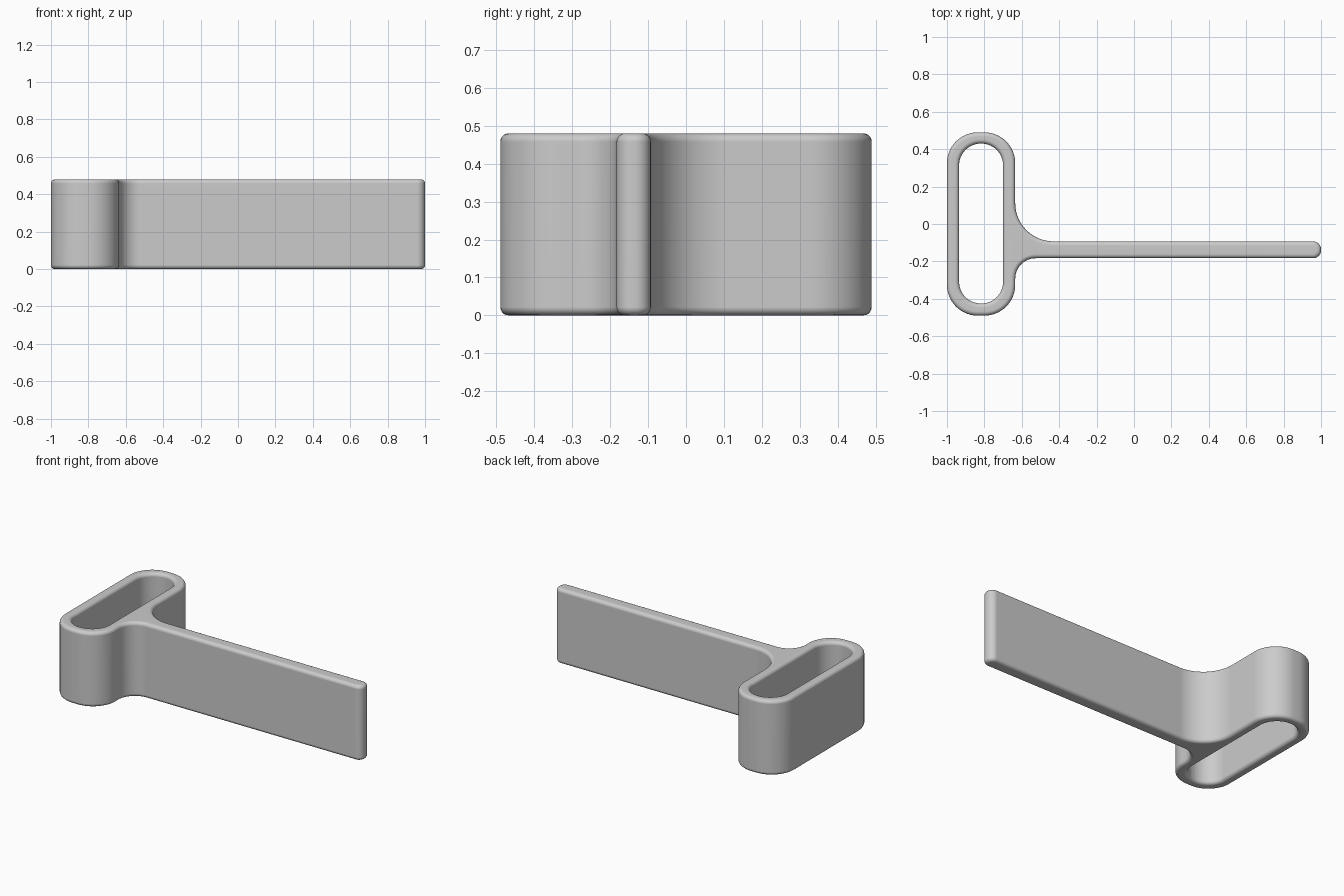
import bpy, bmesh, math
from mathutils import Vector

cube = bpy.data.objects.get("Cube")
if cube:
    bpy.data.objects.remove(cube, do_unlink=True)

HEIGHT, ROUND, ARC, STEPS = 0.48, 0.022, 14, 5


def rounded_outline(corners, side):
    """Fillet each (x, y, radius) corner; return points with normals out of the material."""
    result = []
    for i, (x, y, r) in enumerate(corners):
        p = Vector((x, y))
        da = (Vector(corners[i - 1][:2]) - p).normalized()
        db = (Vector(corners[(i + 1) % len(corners)][:2]) - p).normalized()
        centre = p + (da + db) * r
        turn = 1 if da.cross(db) < 0 else -1
        for k in range(ARC + 1):
            t = math.pi / 2 * k / ARC
            radial = -(db * math.cos(t) + da * math.sin(t))
            result.append((centre + radial * r, radial * turn * side))
    return result


def rounded_wall(bm, outline):
    """Vertical wall with rounded rims; return the bottom and top rim edges."""
    quarter = [math.pi / 2 * k / STEPS for k in range(STEPS + 1)]
    low = [(ROUND * (1 - math.sin(a)), ROUND * (1 - math.cos(a))) for a in quarter]
    profile = low + [(inset, HEIGHT - z) for inset, z in reversed(low)]
    rings = []
    for inset, z in profile:
        rings.append([bm.verts.new((*(p - n * inset), z)) for p, n in outline])
    count = len(outline)
    for a, b in zip(rings, rings[1:]):
        for i in range(count):
            j = (i + 1) % count
            bm.faces.new((a[i], a[j], b[j], b[i]))
    return [[bm.edges.get((ring[i - 1], ring[i])) for i in range(count)]
            for ring in (rings[0], rings[-1])]


# Loop and blade share one continuous outline
body = rounded_outline([
    (-1, -0.49, 0.165), (-0.635, -0.49, 0.165),
    (-0.635, -0.183, 0.11), (1, -0.183, 0.042),
    (1, -0.093, 0.042), (-0.635, -0.093, 0.205),
    (-0.635, 0.49, 0.165), (-1, 0.49, 0.165)], 1)

# Slot through the loop
slot = rounded_outline([
    (-0.935, -0.425, 0.116), (-0.7, -0.425, 0.116),
    (-0.7, 0.43, 0.116), (-0.935, 0.43, 0.116)], -1)

bm = bmesh.new()
outer_rims = rounded_wall(bm, body)
inner_rims = rounded_wall(bm, slot)
for outer, inner in zip(outer_rims, inner_rims):
    bmesh.ops.triangle_fill(bm, edges=outer + inner, use_beauty=True)
bmesh.ops.recalc_face_normals(bm, faces=bm.faces[:])
mesh = bpy.data.meshes.new("looped_blade")
bm.to_mesh(mesh)
bm.free()

obj = bpy.data.objects.new("looped_blade", mesh)
bpy.context.collection.objects.link(obj)

# Plain grey finish
grey = bpy.data.materials.new("light_grey")
grey.use_nodes = True
colour = (0.6, 0.6, 0.6, 1)
grey.diffuse_color = colour
grey.node_tree.nodes["Principled BSDF"].inputs["Base Color"].default_value = colour
mesh.materials.append(grey)

# Smooth walls with flat caps
bpy.ops.object.select_all(action="DESELECT")
obj.select_set(True)
bpy.context.view_layer.objects.active = obj
bpy.ops.object.shade_smooth_by_angle(angle=math.radians(40))
weighted = obj.modifiers.new("even_shading", "WEIGHTED_NORMAL")
weighted.keep_sharp = True
